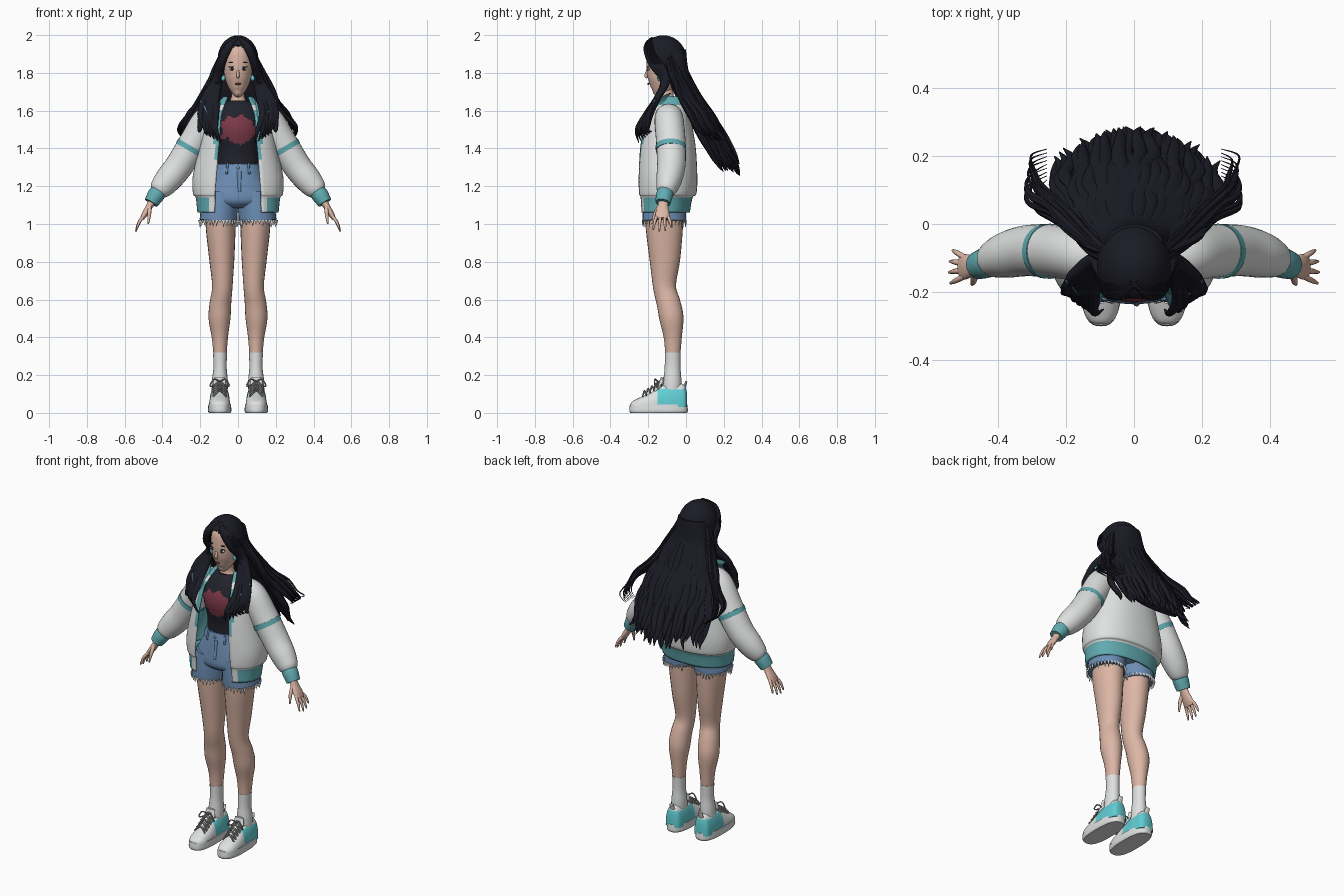
import bpy, bmesh, math, random
from mathutils import Vector

random.seed(4)
if "Cube" in bpy.data.objects:
    bpy.data.objects.remove(bpy.data.objects["Cube"])


def material(name, *rgb):
    mat = bpy.data.materials.new(name)
    mat.use_nodes = True
    mat.diffuse_color = (*rgb, 1)
    mat.node_tree.nodes["Principled BSDF"].inputs["Base Color"].default_value = (*rgb, 1)
    return mat


skin = material("skin", .72, .47, .38)
black = material("hair_black", .011, .011, .019)
navy = material("shirt_navy", .016, .016, .026)
white = material("jacket_white", .74, .75, .75)
teal = material("trim_teal", .12, .41, .44)
denim = material("denim_blue", .15, .27, .46)
red = material("print_red", .2, .04, .065)
aqua = material("shoe_aqua", .12, .62, .66)
grey = material("lace_grey", .33, .33, .32)
SIDES = (("right", -1), ("left", 1))


def finish(name, bm, *mats, rule=None, thick=0, recalc=True, angle=50):
    """Turn a bmesh into a shaded object; rule(centre, normal) picks the face material."""
    if recalc:
        bmesh.ops.recalc_face_normals(bm, faces=bm.faces)
    bm.normal_update()
    if rule:
        for f in bm.faces:
            f.material_index = int(rule(f.calc_center_median(), f.normal))
    mesh = bpy.data.meshes.new(name)
    bm.to_mesh(mesh)
    bm.free()
    obj = bpy.data.objects.new(name, mesh)
    bpy.context.collection.objects.link(obj)
    for m in mats:
        mesh.materials.append(m)
    bpy.ops.object.select_all(action='DESELECT')
    obj.select_set(True)
    bpy.context.view_layer.objects.active = obj
    bpy.ops.object.shade_smooth_by_angle(angle=math.radians(angle))
    if thick:
        mod = obj.modifiers.new("thickness", 'SOLIDIFY')
        mod.thickness = thick
        mod.material_offset = len(mats) > 2
    return obj


def smooth_path(keys, steps):
    """Catmull-Rom interpolation of equal-length tuples."""
    keys = [Vector(k) for k in keys]
    out = []
    for i in range(len(keys) - 1):
        a, b, c, d = keys[max(i - 1, 0)], keys[i], keys[i + 1], keys[min(i + 2, len(keys) - 1)]
        for k in range(steps):
            t = k / steps
            out.append(b + (c - a) * t / 2 + (a * 2 - b * 5 + c * 4 - d) * t * t / 2
                       + (b * 3 - a - c * 3 + d) * t ** 3 / 2)
    return out + [keys[-1]]


def tube(bm, keys, segs=20, steps=4, power=1, flip=1, caps=True, floor=None):
    """Sweep an oval along keys of (x, y, z, half width, half depth along y)."""
    pts = smooth_path([(k[0] * flip, *k[1:]) for k in keys], steps)
    rings = []
    for i, p in enumerate(pts):
        t = (pts[min(i + 1, len(pts) - 1)] - pts[max(i - 1, 0)]).to_3d().normalized()
        hint = Vector((0, 0, 1)) if abs(t.y) > .95 else Vector((0, 1, 0))
        u = (hint - t * hint.dot(t)).normalized()
        v = t.cross(u)
        ring = []
        for j in range(segs):
            a = math.tau * j / segs
            c, s = math.cos(a), math.sin(a)
            co = (p.to_3d() + v * math.copysign(abs(c) ** power, c) * max(p[3], .001)
                  + u * math.copysign(abs(s) ** power, s) * max(p[4], .001))
            if floor is not None:
                co.z = max(co.z, floor)
            ring.append(bm.verts.new(co))
        rings.append(ring)
    for r, q in zip(rings, rings[1:]):
        for j in range(segs):
            k = (j + 1) % segs
            bm.faces.new((r[j], r[k], q[k], q[j]))
    if caps:
        bm.faces.new(rings[0])
        bm.faces.new(rings[-1])


def part(name, keys, *mats, rule=None, **kw):
    bm = bmesh.new()
    tube(bm, keys, **kw)
    return finish(name, bm, *mats, rule=rule)


def ball(name, centre, size, mat):
    bm = bmesh.new()
    bmesh.ops.create_uvsphere(bm, u_segments=16, v_segments=10, radius=1)
    for v in bm.verts:
        v.co = Vector(centre) + Vector(size) * v.co
    return finish(name, bm, mat)


def scaled(v, s):
    return Vector((v[0] * s[0], v[1] * s[1], v[2] * s[2]))


def ball(name, centre, size, mat):
    bm = bmesh.new()
    bmesh.ops.create_uvsphere(bm, u_segments=16, v_segments=10, radius=1)
    for v in bm.verts:
        v.co = Vector(centre) + scaled(v.co, size)
    return finish(name, bm, mat)


# Head, neck and facial features
part("head", [(0, -.165, 1.683, .012, .014), (0, -.15, 1.7, .033, .042), (0, -.132, 1.74, .058, .07),
              (0, -.122, 1.79, .072, .086), (0, -.118, 1.85, .077, .092), (0, -.118, 1.92, .068, .083),
              (0, -.118, 1.97, .03, .04)], skin, segs=32)
part("neck", [(0, -.1, 1.56, .08, .05), (0, -.1, 1.63, .06, .045), (0, -.1, 1.67, .036, .036),
              (0, -.11, 1.75, .035, .036)], skin)
part("nose", [(0, -.205, 1.815, .005, .005), (0, -.211, 1.785, .009, .009), (0, -.206, 1.772, .004, .004)], skin)
ball("lips", (0, -.199, 1.742, ), (.016, .006, .006), red)
for side, s in SIDES:
    ball(side + "_eye", (s * .032, -.198, 1.822), (.017, .006, .009), white)
    ball(side + "_iris", (s * .031, -.203, 1.822), (.008, .003, .009), navy)
    ball(side + "_lash", (s * .033, -.2, 1.832), (.019, .006, .003), black)
    ball(side + "_brow", (s * .034, -.2, 1.854), (.019, .005, .003), black)
    ball(side + "_ear", (s * .077, -.1, 1.81), (.009, .018, .026), skin)
    ball(side + "_earring", (s * .078, -.14, 1.772), (.011, .011, .016), aqua)


# Shirt with a ragged printed patch on the chest
def printed(c, n):
    wobble = .8 + .25 * math.sin(c.x * 90) * math.cos(c.z * 80)
    return n.y < -.2 and (c.x / .105) ** 2 + ((c.z - 1.5) / .08) ** 2 < wobble


part("shirt", [(0, -.115, 1.28, .112, .09), (0, -.115, 1.38, .108, .092), (0, -.118, 1.5, .128, .112),
               (0, -.112, 1.58, .125, .092), (0, -.105, 1.63, .095, .066), (0, -.103, 1.65, .058, .05)],
     navy, red, rule=printed, segs=80, steps=12)

# Shorts: seat, flared legs, waistband, fly and belt loops
part("shorts_seat", [(0, -.115, 1.315, .113, .094), (0, -.115, 1.27, .128, .105), (0, -.113, 1.19, .168, .118),
                     (0, -.113, 1.12, .185, .12), (0, -.113, 1.085, .12, .08)], denim, segs=32)
part("shorts_waistband", [(0, -.115, 1.275, .13, .109), (0, -.115, 1.318, .117, .098)], denim, segs=32)
part("shorts_fly", [(.006, -.222, 1.28, .012, .006), (.008, -.236, 1.17, .008, .006)], denim, segs=8)
ball("shorts_button", (0, -.222, 1.297), (.008, .005, .008), grey)
for side, s in SIDES:
    part(side + "_belt_loop", [(.06, -.215, 1.265, .006, .006), (.055, -.202, 1.322, .006, .006)],
         denim, flip=s, segs=8)
    part(side + "_shorts_leg", [(.085, -.113, 1.17, .088, .11), (.098, -.114, 1.08, .097, .115),
                                (.104, -.115, 1.015, .1, .115)], denim, flip=s, segs=28)
    fringe = bmesh.new()
    for i in range(34):
        a, drop = math.tau * i / 34, random.uniform(.008, .035)
        x, y = .104 + .1 * math.cos(a), -.115 + .115 * math.sin(a)
        tube(fringe, [(x, y, 1.022, .009, .004), (x, y, 1.015 - drop, .001, .001)], segs=5, steps=1, flip=s)
    finish(side + "_frayed_hem", fringe, white)

    # Leg, sock and sneaker
    part(side + "_leg", [(.09, -.113, 1.12, .08, .1), (.092, -.115, 1.0, .08, .1), (.086, -.112, .82, .067, .082),
                         (.083, -.114, .67, .054, .061), (.093, -.092, .58, .057, .063),
                         (.098, -.077, .5, .058, .064), (.096, -.07, .4, .043, .048),
                         (.095, -.07, .3, .034, .039)], skin, flip=s, segs=24)
    part(side + "_sock", [(.095, -.07, .32, .037, .042), (.095, -.071, .24, .035, .042),
                          (.096, -.072, .17, .042, .048), (.097, -.075, .1, .042, .05)], white, flip=s)
    part(side + "_shoe_sole", [(.097, -.145, 0, .057, .15), (.097, -.145, .012, .062, .155),
                               (.097, -.145, .045, .06, .152)], white, flip=s, segs=40, power=.75)
    part(side + "_shoe_upper", [(.097, y, .03, w, top - .03) for y, w, top in (
        (.004, .03, .11), (-.012, .047, .15), (-.07, .054, .158), (-.13, .054, .142), (-.19, .057, .106),
        (-.25, .052, .079), (-.285, .035, .06), (-.294, .012, .045))], white, aqua,
         rule=lambda c, n: c.y > -.15 and c.z < .128, flip=s, segs=40, steps=6, power=.85, floor=.03)
    part(side + "_shoe_tongue", [(.097, -.165, .115, .03, .012), (.097, -.132, .155, .033, .012),
                                 (.097, -.125, .188, .028, .008)], white, flip=s)
    part(side + "_heel_tab", [(.097, -.014, .12, .018, .008), (.097, .002, .168, .014, .006)], white, flip=s)
    laces = bmesh.new()
    for i in range(5):
        y, z = -.13 - .02 * i, .156 - .013 * i
        for d in (-1, 1):
            tube(laces, [(.097 - d * .036, y, z - .012, .004, .004), (.097, y - .01, z + .012, .005, .005),
                         (.097 + d * .036, y - .02, z - .018, .004, .004)], segs=6, flip=s)
    for d in (-1, 1):
        tube(laces, [(.097, -.15, .165, .004, .004), (.097 + d * .03, -.165, .178, .004, .004),
                     (.097 + d * .05, -.165, .14, .004, .004), (.097, -.152, .16, .004, .004)], segs=6, flip=s)
    finish(side + "_laces", laces, grey)

    # Sleeve, band, cuff and hand
    part(side + "_sleeve", [(.09, -.09, 1.59, .045, .06), (.155, -.09, 1.555, .077, .076),
                            (.235, -.08, 1.43, .078, .078), (.31, -.078, 1.31, .075, .075),
                            (.37, -.09, 1.235, .071, .068), (.412, -.104, 1.185, .058, .054),
                            (.428, -.11, 1.165, .04, .04)], white, flip=s, segs=28, steps=6)
    part(side + "_sleeve_band", [(.246, -.08, 1.412, .0805, .081), (.26, -.08, 1.388, .0795, .08)],
         teal, flip=s, segs=28)
    part(side + "_cuff", [(.415, -.106, 1.18, .043, .042), (.435, -.114, 1.152, .045, .045),
                          (.46, -.122, 1.112, .038, .04)], teal, flip=s)
    hand = bmesh.new()
    tube(hand, [(.445, -.118, 1.135, .023, .026), (.468, -.122, 1.095, .018, .028),
                (.492, -.125, 1.055, .016, .037), (.508, -.126, 1.028, .011, .034)], flip=s)
    for i in range(4):
        y, reach = -.154 + .019 * i, (.9, 1, .95, .75)[i]
        tube(hand, [(.498, y, 1.045, .009, .009), (.498 + .027 * reach, y + .008 * (i - 1.5), 1.045 - .038 * reach, .008, .008),
                    (.498 + .044 * reach, y + .013 * (i - 1.5), 1.045 - .085 * reach, .004, .004)], segs=8, flip=s)
    tube(hand, [(.468, -.142, 1.09, .011, .012), (.47, -.165, 1.05, .01, .01),
                (.475, -.178, 1.0, .004, .004)], segs=8, flip=s)
    finish(side + "_hand", hand, skin)

    # Folded collar flap
    flap = bmesh.new()
    flap.faces.new([flap.verts.new((s * x, y, z)) for x, y, z in (
        (.2, -.17, 1.655), (.12, -.085, 1.695), (.078, -.165, 1.61), (.128, -.245, 1.53))])
    finish(side + "_collar_flap", flap, teal, thick=.008)

# Open jacket body: z, half width, front y, back y, opening half width
profile = smooth_path([(1.06, .215, -.255, .02, .135), (1.14, .224, -.258, .035, .13), (1.16, .238, -.265, .055, .13),
                       (1.25, .24, -.265, .06, .122), (1.4, .207, -.258, .052, .11), (1.5, .187, -.24, .037, .102),
                       (1.58, .165, -.215, .022, .095), (1.63, .118, -.18, .008, .08),
                       (1.675, .075, -.14, -.012, .062)], 5)
bm, rows, cols = bmesh.new(), [], 56
for z, rx, front, back, gap in profile:
    start = math.asin(min(gap / rx, .95)) * .85
    row = []
    for i in range(cols + 1):
        a = start + (math.tau - 2 * start) * i / cols
        sx, cy = math.sin(a), -math.cos(a)
        row.append(bm.verts.new((rx * math.copysign(abs(sx) ** .88, sx), (front + back) / 2
                                 + (back - front) / 2 * math.copysign(abs(cy) ** .88, cy), z)))
    rows.append(row)
for r, q in zip(rows, rows[1:]):
    for i in range(cols):
        bm.faces.new((r[i], r[i + 1], q[i + 1], q[i]))


def jacket_trim(c, n):
    edge = c.y < -.15 and abs(c.x) < .125
    return (c.z < 1.142 and not (edge or abs(c.x) < .15 and c.y < -.15)) or c.z > 1.635 or (edge and 1.35 < c.z < 1.6)


finish("jacket_body", bm, white, teal, teal, rule=jacket_trim, thick=.01, recalc=False)

# Hair cap with the face cut open
bm = bmesh.new()
bmesh.ops.create_uvsphere(bm, u_segments=56, v_segments=40, radius=1)
for v in bm.verts:
    v.co = Vector((0, -.12, 1.87)) + scaled(v.co, (.108, .123, .129))
open_faces = [f for f in bm.faces for c in [f.calc_center_median()]
              if c.y < -.13 and c.z < 1.945 - 8 * c.x ** 2 or c.z < 1.79 and c.y < -.07]
bmesh.ops.delete(bm, geom=open_faces, context='FACES')
finish("hair_cap", bm, black, thick=.008)

# Long back hair: a solid core overlaid with wavy locks
part("hair_core", [(0, -.06, 1.92, .085, .06), (0, -.045, 1.8, .115, .06), (0, .005, 1.68, .16, .055),
                   (0, .07, 1.56, .19, .055), (0, .125, 1.45, .195, .05), (0, .175, 1.36, .17, .035),
                   (0, .205, 1.31, .13, .012)], black, segs=32)
bm = bmesh.new()
for i in range(30):
    u = -1 + 2 * i / 29
    c, w, d = 1 - u * u, random.uniform(-.018, .018), random.uniform(-.03, .035)
    tube(bm, [(.06 * u, -.09 + .04 * c, 1.965 - .03 * u * u, .014, .008), (.115 * u, -.07 + .065 * c, 1.82, .022, .014),
              (.17 * u + w, -.03 + .095 * c, 1.68, .027, .017), (.215 * u - w, .04 + .11 * c, 1.55, .027, .02),
              (.235 * u + w, .1 + .11 * c, 1.43 + d, .022, .017), (.23 * u, .15 + .11 * c, 1.34 + d, .016, .012),
              (.24 * u + w, .185 + .1 * c, 1.285 + d, .002, .002)], segs=8, steps=5)
finish("back_locks", bm, black)

# Curtain locks around the face and flyaway side wisps
for side, s in SIDES:
    bm = bmesh.new()
    for i in range(7):
        k, w = i / 6, random.uniform(-.012, .012)
        tube(bm, [(.004, -.1 - .08 * (1 - k), 1.983, .01, .007), (.05 + .01 * k, -.215 + .04 * k, 1.935, .02, .01),
                  (.086 + .012 * k, -.185 + .05 * k, 1.85, .02, .016), (.098 + .022 * k, -.115 + .01 * k, 1.76, .018, .022),
                  (.115 + .06 * k, -.15, 1.67, .02, .018), (.13 + .07 * k + w, -.215 + .03 * k, 1.58, .019, .013),
                  (.105 + .09 * k - w, -.262 + .06 * k, 1.5, .012, .009),
                  (.09 + .11 * k, -.25 + .07 * k, 1.43 + .06 * k, .002, .002)], segs=8, steps=5, flip=s)
    finish(side + "_front_locks", bm, black)
    bm = bmesh.new()
    for i in range(9):
        k, w = i / 8, random.uniform(-.015, .015)
        thin = .016 - .01 * (i % 3) / 2
        tube(bm, [(.085, -.1 + .03 * k, 1.89, thin, thin), (.135, -.07 + .05 * k, 1.77 + w, thin, thin),
                  (.19 + w, -.02 + .07 * k, 1.66, thin, thin), (.235 + .03 * k, .02 + .09 * k, 1.58 + w, thin, thin),
                  (.3 - .02 * k + w, .05 + .1 * k, 1.52, thin * .7, thin * .7),
                  (.295 + w, .1 + .1 * k, 1.46 + w, .003, .003), (.255, .13 + .09 * k, 1.44, .001, .001)],
             segs=7, steps=5, flip=s)
    finish(side + "_side_wisps", bm, black)
